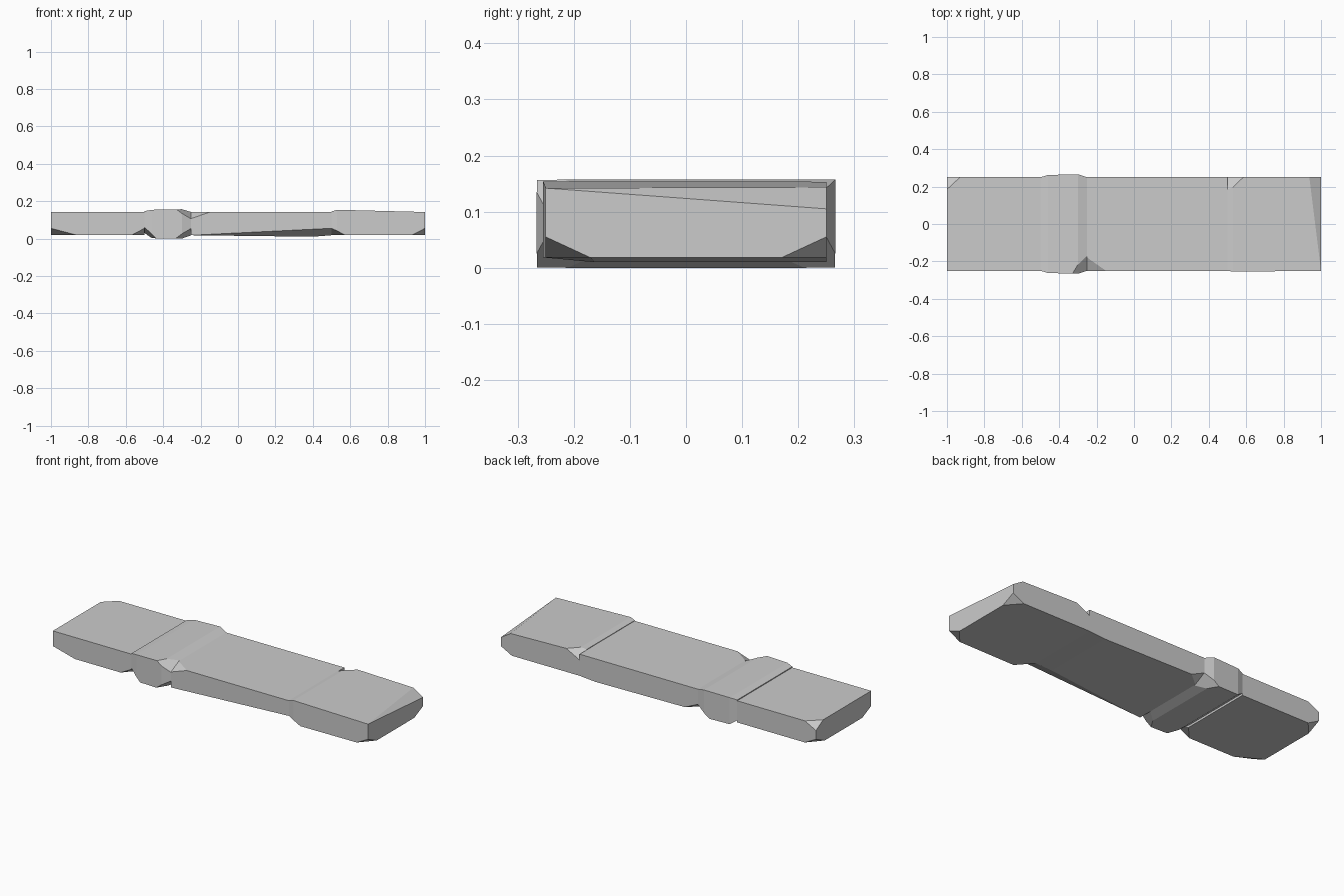
import bpy
import bmesh
from mathutils import Vector

cube = bpy.data.objects.get("Cube")
if cube:
    bpy.data.objects.remove(cube, do_unlink=True)

grey = bpy.data.materials.new("stone grey")
grey.use_nodes = True
colour = (0.6, 0.6, 0.6, 1)
grey.diffuse_color = colour
grey.node_tree.nodes["Principled BSDF"].inputs["Base Color"].default_value = colour


def chip(bm, corner, cut):
    """Slice off a corner; cut gives the signed run along each edge."""
    c = Vector(corner)
    a, b, d = (c + Vector([cut[i] if i == k else 0 for i in range(3)]) for k in range(3))
    normal = (b - a).cross(d - a).normalized()
    if normal.dot(c - a) < 0:
        normal = -normal
    bmesh.ops.bisect_plane(bm, geom=bm.verts[:] + bm.edges[:] + bm.faces[:],
                           plane_co=a, plane_no=normal, dist=0.00001, clear_outer=True)
    bmesh.ops.holes_fill(bm, edges=[e for e in bm.edges if e.is_boundary], sides=0)


def plank_part(name, sections, chips):
    """Loft rectangular sections (x, front, back, bottom, top), then chip corners."""
    bm = bmesh.new()
    rings = [[bm.verts.new((x, y, z)) for y, z in ((f, lo), (k, lo), (k, hi), (f, hi))]
             for x, f, k, lo, hi in sections]
    for r, s in zip(rings, rings[1:]):
        for i in range(4):
            j = (i + 1) % 4
            bm.faces.new((r[i], r[j], s[j], s[i]))
    bm.faces.new(rings[0])
    bm.faces.new(rings[-1])
    for corner, cut in chips:
        chip(bm, corner, cut)
    bmesh.ops.recalc_face_normals(bm, faces=bm.faces[:])
    mesh = bpy.data.meshes.new(name)
    bm.to_mesh(mesh)
    bm.free()
    mesh.materials.append(grey)
    bpy.context.collection.objects.link(bpy.data.objects.new(name, mesh))


W, LO, HI = 0.25, 0.018, 0.142

# Plain end slab
plank_part("left_slab", [(-1, -W, W, LO, HI), (-0.5, -W, W, LO, HI)], [
    ((-1, -W, LO), (0.14, 0.08, 0.037)),
    ((-1, W, LO), (0.07, -0.08, 0.037)),
    ((-1, W, HI), (0.07, -0.065, -0.037)),
    ((-0.5, -W, LO), (-0.07, 0.08, 0.037)),
])

# Slightly swollen band
plank_part("raised_band", [
    (-0.5, -W, W, 0.03, 0.147),
    (-0.46, -0.262, 0.262, 0.002, 0.154),
    (-0.3, -0.266, 0.266, 0, 0.157),
    (-0.25, -W, W, 0.018, 0.142),
], [
    ((-0.25, -W, HI), (-0.05, 0.08, -0.037)),
    ((-0.25, -W, LO), (-0.05, 0.08, 0.037)),
    ((-0.25, W, LO), (-0.05, -0.08, 0.037)),
    ((-0.5, -W, 0.03), (0.03, 0.08, 0.03)),
])

# Long centre slab with a shaving off its lower front edge
plank_part("centre_slab", [
    (-0.25, -W, W, LO, HI),
    (0.4, -W, W, 0.01, HI),
    (0.5, -W, W, LO, HI),
], [
    ((-0.25, -W, HI), (0.1, 0.07, -0.035)),
    ((-0.25, W, LO), (0.08, -0.07, 0.037)),
    ((0.5, -W, LO), (-0.75, 0.08, 0.037)),
])

# Swollen end slab
plank_part("right_slab", [
    (0.5, -W, W, LO, 0.145),
    (0.53, -0.255, W, LO, 0.154),
    (1, -W, W, LO, HI),
], [
    ((0.5, -W, LO), (0.07, 0.08, 0.037)),
    ((0.5, W, 0.145), (0.07, -0.065, -0.037)),
    ((1, -W, LO), (-0.07, 0.08, 0.037)),
    ((1, W, LO), (-0.07, -0.08, 0.037)),
    ((1, W, HI), (-0.06, -0.5, -0.037)),
])
